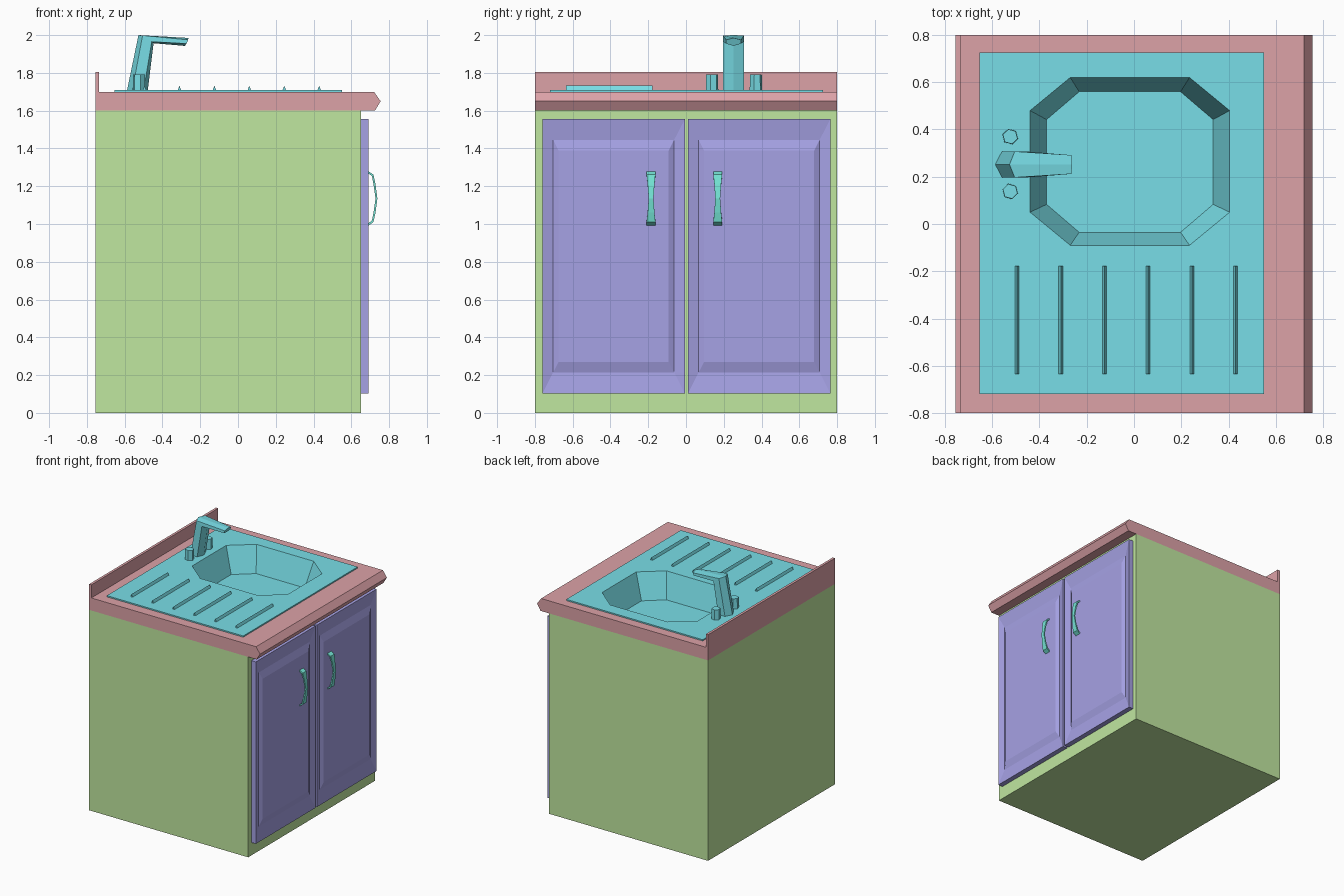
import bpy, bmesh
from mathutils import Vector

if "Cube" in bpy.data.objects:
    bpy.data.objects.remove(bpy.data.objects["Cube"])


def material(name, rgb):
    m = bpy.data.materials.new(name)
    m.diffuse_color = (*rgb, 1)
    m.use_nodes = True
    m.node_tree.nodes["Principled BSDF"].inputs["Base Color"].default_value = m.diffuse_color
    return m


GREEN = material("cabinet_green", (0.53, 0.80, 0.35))
RED = material("counter_red", (0.72, 0.36, 0.39))
CYAN = material("sink_cyan", (0.19, 0.73, 0.80))
PURPLE = material("door_purple", (0.38, 0.36, 0.78))
TEAL = material("handle_teal", (0.18, 0.80, 0.68))


def finish(bm, name, mat, recalc=True):
    if recalc:
        bmesh.ops.recalc_face_normals(bm, faces=bm.faces)
    me = bpy.data.meshes.new(name)
    bm.to_mesh(me)
    bm.free()
    me.materials.append(mat)
    ob = bpy.data.objects.new(name, me)
    bpy.context.collection.objects.link(ob)
    return ob


def loft(name, rings, mat, caps=(True, True), recalc=True):
    """Skin a list of equal-length closed rings."""
    bm = bmesh.new()
    loops = [[bm.verts.new(p) for p in ring] for ring in rings]
    n = len(loops[0])
    for a, b in zip(loops, loops[1:]):
        for i in range(n):
            j = (i + 1) % n
            bm.faces.new((a[i], a[j], b[j], b[i]))
    if caps[0]:
        bm.faces.new(loops[0][::-1])
    if caps[1]:
        bm.faces.new(loops[-1])
    return finish(bm, name, mat, recalc)


def rect_xy(x0, x1, y0, y1, z):
    return [(x0, y0, z), (x1, y0, z), (x1, y1, z), (x0, y1, z)]


def octagon(x0, x1, y0, y1, cx, cy, z):
    return [(x0 + cx, y0, z), (x1 - cx, y0, z), (x1, y0 + cy, z), (x1, y1 - cy, z),
            (x1 - cx, y1, z), (x0 + cx, y1, z), (x0, y1 - cy, z), (x0, y0 + cy, z)]


# Cabinet carcass, open under the counter so the basin can hang inside
loft("cabinet", [rect_xy(-.755, .65, -.8, .8, z) for z in (0, 1.6)], GREEN,
     caps=(True, False), recalc=False)

# Countertop with nosed front edge and backsplash
profile = [(-.755, 1.6), (.725, 1.6), (.755, 1.65), (.72, 1.7),
           (-.735, 1.7), (-.735, 1.805), (-.755, 1.805)]
counter = loft("countertop", [[(x, y, z) for x, z in profile] for y in (-.8, .8)], RED)

# Basin opening through the counter
RIM = (-.44, .405, -.09, .62, .17, .14)
cutter = loft("basin_cutter", [octagon(*RIM, z) for z in (1.5, 1.78)], RED)
cutter.hide_render = True
mod = counter.modifiers.new("basin_opening", 'BOOLEAN')
mod.operation, mod.solver, mod.object = 'DIFFERENCE', 'EXACT', cutter
bpy.context.view_layer.objects.active = counter
bpy.ops.object.modifier_apply(modifier=mod.name)
bpy.data.objects.remove(cutter)

# Sink plate with thin rim and octagonal basin
bm = bmesh.new()


def ring(points):
    vs = [bm.verts.new(p) for p in points]
    return vs, [bm.edges.new((vs[i], vs[(i + 1) % len(vs)])) for i in range(len(vs))]


def bridge(a, b):
    for i in range(len(a)):
        j = (i + 1) % len(a)
        bm.faces.new((a[i], a[j], b[j], b[i]))


outer, outer_e = ring(rect_xy(-.655, .55, -.72, .725, 1.71))
skirt, _ = ring(rect_xy(-.655, .55, -.72, .725, 1.70))
rim, rim_e = ring(octagon(*RIM, 1.71))
floor, _ = ring(octagon(-.37, .335, -.035, .56, .138, .118, 1.51))
bmesh.ops.triangle_fill(bm, edges=outer_e + rim_e, use_beauty=True, normal=Vector((0, 0, 1)))
bridge(skirt, outer)
bridge(rim, floor)
bm.faces.new(floor)
bmesh.ops.recalc_face_normals(bm, faces=bm.faces)
if sum(f.normal.z * f.calc_area() for f in bm.faces) < 0:
    bmesh.ops.reverse_faces(bm, faces=bm.faces)
finish(bm, "sink", CYAN, recalc=False)

# Drainboard ridges
for i in range(6):
    x = -.495 + .185 * i
    loft(f"drain_ridge_{i + 1}",
         [[(x - .009, y, 1.709), (x + .009, y, 1.709), (x, y, 1.732)] for y in (-.635, -.178)], CYAN)

# Faucet: six-sided sections given as outer, upper side, lower side, inner (x, z)
sections = [([(-.588, 1.705), (-.56, 1.705), (-.50, 1.705), (-.478, 1.705)], .055),
            ([(-.527, 2.0), (-.505, 1.998), (-.457, 1.965), (-.447, 1.957)], .055),
            ([(-.262, 1.985), (-.265, 1.975), (-.272, 1.955), (-.282, 1.943)], .04)]
FY = .252
rings = []
for (o, u, l, n), w in sections:
    rings.append([(o[0], FY, o[1]), (u[0], FY + w, u[1]), (l[0], FY + w, l[1]),
                  (n[0], FY, n[1]), (l[0], FY - w, l[1]), (u[0], FY - w, u[1])])
loft("faucet", rings, CYAN)

# Tap knobs either side of the faucet
for side, y in (("left", .138), ("right", .37)):
    bpy.ops.mesh.primitive_cone_add(vertices=6, radius1=.034, radius2=.032, depth=.085,
                                    location=(-.524, y, 1.748), rotation=(0, 0, .25))
    knob = bpy.context.object
    knob.name = f"tap_knob_{side}"
    knob.data.materials.append(CYAN)


# Doors: frame slopes gently inwards, then a bevelled raised panel
def door_ring(x, yc, hy, z0, z1):
    return [(x, yc - hy, z0), (x, yc + hy, z0), (x, yc + hy, z1), (x, yc - hy, z1)]


for side, yc, yh in (("left", -.383, -.185), ("right", .387, .168)):
    loft(f"door_{side}", [door_ring(.65, yc, .377, .103, 1.555),
                          door_ring(.69, yc, .377, .103, 1.555),
                          door_ring(.675, yc, .32, .215, 1.445),
                          door_ring(.69, yc, .291, .27, 1.388)], PURPLE)
    # Bowed handle, narrow in the middle
    path = [(.685, 1.282, .685, 1.270, .023), (.717, 1.262, .709, 1.254, .023),
            (.728, 1.21, .718, 1.207, .018), (.738, 1.135, .728, 1.135, .013),
            (.728, 1.06, .718, 1.063, .018), (.717, 1.01, .709, 1.018, .023),
            (.685, .988, .685, 1.0, .023)]
    loft(f"handle_{side}", [[(a, yh - w, b), (a, yh + w, b), (c, yh + w, d), (c, yh - w, d)]
                            for a, b, c, d, w in path], TEAL)
